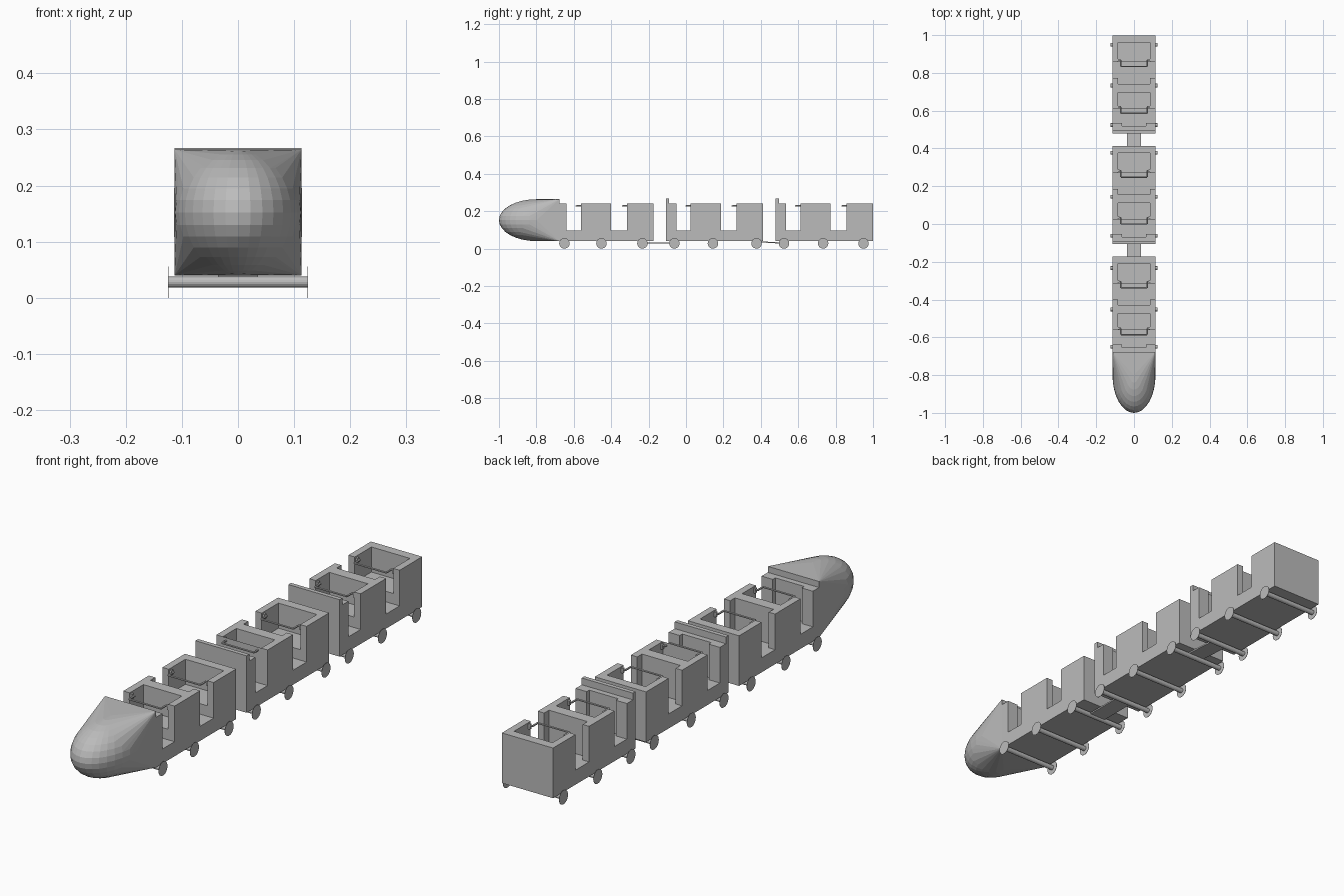
import bpy, bmesh, math
from mathutils import Matrix, Vector

if "Cube" in bpy.data.objects:
    bpy.data.objects.remove(bpy.data.objects["Cube"])

grey = bpy.data.materials.new("plain_grey")
grey.diffuse_color = (0.5, 0.5, 0.5, 1)
grey.use_nodes = True
grey.node_tree.nodes["Principled BSDF"].inputs["Base Color"].default_value = grey.diffuse_color


def finish(bm, name):
    bmesh.ops.recalc_face_normals(bm, faces=bm.faces)
    mesh = bpy.data.meshes.new(name)
    bm.to_mesh(mesh)
    bm.free()
    mesh.materials.append(grey)
    ob = bpy.data.objects.new(name, mesh)
    bpy.context.collection.objects.link(ob)
    return ob


def add_box(bm, x0, x1, y0, y1, z0, z1):
    m = Matrix.Translation(((x0 + x1) / 2, (y0 + y1) / 2, (z0 + z1) / 2))
    m = m @ Matrix.Diagonal((x1 - x0, y1 - y0, z1 - z0, 1))
    bmesh.ops.create_cube(bm, size=1, matrix=m)


def add_rod(bm, a, b, r, sides):
    a, b = Vector(a), Vector(b)
    d = b - a
    m = Matrix.Translation((a + b) / 2) @ d.to_track_quat('Z', 'Y').to_matrix().to_4x4()
    bmesh.ops.create_cone(bm, cap_ends=True, segments=sides, radius1=r, radius2=r,
                          depth=d.length, matrix=m)


W, BOTTOM, TOP, SILL, SEAT = 0.113, 0.04, 0.24, 0.098, 0.14


def car_body(index, dy):
    # side profile with two door openings, extruded across the car
    if index == 0:
        front = [(-0.68, BOTTOM), (-0.68, TOP)]
    else:
        front = [(-0.693, BOTTOM), (-0.693, 0.267), (-0.676, 0.267), (-0.676, TOP)]
    prof = front + [(-0.638, TOP), (-0.638, SILL), (-0.561, SILL), (-0.561, TOP),
                    (-0.4, TOP), (-0.4, SILL), (-0.315, SILL), (-0.315, TOP),
                    (-0.173, TOP), (-0.173, BOTTOM)]
    bm = bmesh.new()
    face = bm.faces.new([bm.verts.new((-W, y + dy, z)) for y, z in prof])
    ext = bmesh.ops.extrude_face_region(bm, geom=[face])
    moved = [g for g in ext["geom"] if isinstance(g, bmesh.types.BMVert)]
    bmesh.ops.translate(bm, verts=moved, vec=(2 * W, 0, 0))
    body = finish(bm, f"car_body_{index + 1}")

    # hollow out foot wells and seat pockets
    bm = bmesh.new()
    for hw, y0, y1, z in [(0.064, -0.654, -0.6, SILL), (0.085, -0.561, -0.475, SEAT),
                          (0.085, -0.43, -0.36, SILL), (0.085, -0.33, -0.21, SEAT)]:
        add_box(bm, -hw, hw, y0 + dy, y1 + dy, z, 0.4)
    cutter = finish(bm, "pocket_cutter")
    cutter.hide_render = True
    mod = body.modifiers.new("pockets", 'BOOLEAN')
    mod.operation = 'DIFFERENCE'
    mod.solver = 'EXACT'
    mod.object = cutter
    bpy.context.view_layer.objects.active = body
    bpy.ops.object.modifier_apply(modifier=mod.name)
    bpy.data.objects.remove(cutter, do_unlink=True)


def lap_bar(index, row, y):
    # bent bar in front of the seat, with side brackets
    pts = [(-0.086, y + 0.034), (-0.07, y + 0.034), (-0.07, y),
           (0.07, y), (0.07, y + 0.034), (0.086, y + 0.034)]
    bm = bmesh.new()
    for a, b in zip(pts, pts[1:]):
        add_rod(bm, (*a, 0.228), (*b, 0.228), 0.004, 6)
    for s in (-1, 1):
        add_box(bm, s * 0.082 - 0.005, s * 0.082 + 0.005, y + 0.028, y + 0.04, 0.215, 0.234)
    finish(bm, f"lap_bar_{index + 1}_{row + 1}")


for i in range(3):
    dy = 0.586 * i
    car_body(i, dy)
    for row, y in enumerate((-0.586, -0.338)):
        lap_bar(i, row, y + dy)

# nose: half ellipsoid skinned onto a square back
bm = bmesh.new()
m = Matrix.Translation((0, -0.8, 0.152)) @ Matrix.Diagonal((0.114, 0.2, 0.112, 1))
bmesh.ops.create_uvsphere(bm, u_segments=32, v_segments=16, radius=1, matrix=m)
bmesh.ops.delete(bm, geom=[v for v in bm.verts if v.co.y > -0.79], context='VERTS')
for x in (-W, W):
    for z in (BOTTOM, 0.264):
        bm.verts.new((x, -0.677, z))
hull = bmesh.ops.convex_hull(bm, input=bm.verts[:])
junk = {g for g in hull["geom_interior"] + hull["geom_unused"]
        if isinstance(g, bmesh.types.BMVert)}
if junk:
    bmesh.ops.delete(bm, geom=list(junk), context='VERTS')
bmesh.ops.dissolve_limit(bm, angle_limit=math.radians(0.5), verts=bm.verts[:], edges=bm.edges[:])
finish(bm, "nose")

# axles with paper-thin disc wheels
for n, y in enumerate((-0.65, -0.452, -0.233, -0.062, 0.144, 0.377, 0.524, 0.733, 0.949)):
    bm = bmesh.new()
    add_rod(bm, (-0.124, y, 0.028), (0.124, y, 0.028), 0.01, 16)
    for s in (-1, 1):
        add_rod(bm, (s * 0.1235, y, 0.028), (s * 0.1245, y, 0.028), 0.028, 24)
    finish(bm, f"wheel_set_{n + 1}")

# flat couplers between the cars
for n, (y0, y1, rise) in enumerate([(-0.233, -0.062, 0), (0.377, 0.524, 0.008)]):
    bm = bmesh.new()
    add_box(bm, -0.036, 0.036, y0, y1, 0.026, 0.032)
    for v in bm.verts:
        if v.co.y < (y0 + y1) / 2:
            v.co.z += rise
    finish(bm, f"coupler_{n + 1}")
